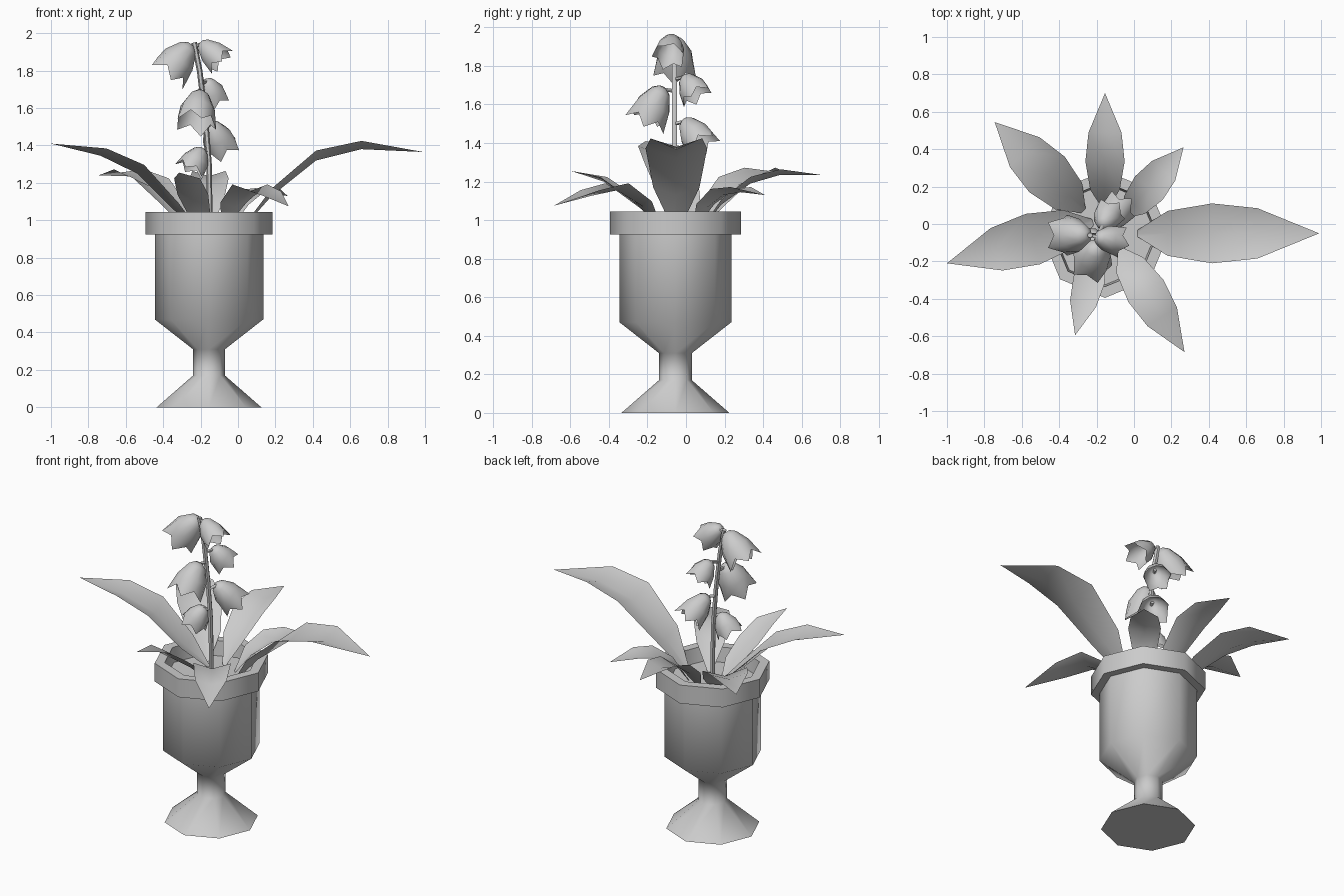
import bpy, bmesh, math
from mathutils import Vector

if "Cube" in bpy.data.objects:
    bpy.data.objects.remove(bpy.data.objects["Cube"])

grey = bpy.data.materials.new("plain grey")
grey.use_nodes = True
COLOUR = (0.6, 0.6, 0.6, 1)
grey.diffuse_color = COLOUR
grey.node_tree.nodes["Principled BSDF"].inputs["Base Color"].default_value = COLOUR
CENTRE = Vector((-0.155, -0.055, 0))


def loft(name, rows, closed=True, cap_start=False, cap_end=False, smooth=60):
    """Skin a list of equally long point rows."""
    bm = bmesh.new()
    rings = [[bm.verts.new(p) for p in row] for row in rows]
    n = len(rings[0])
    for a, b in zip(rings, rings[1:]):
        for i in range(n if closed else n - 1):
            j = (i + 1) % n
            bm.faces.new((a[i], a[j], b[j], b[i]))
    if cap_start:
        bm.faces.new(rings[0][::-1])
    if cap_end:
        bm.faces.new(rings[-1])
    bmesh.ops.remove_doubles(bm, verts=bm.verts, dist=0.0005)
    mesh = bpy.data.meshes.new(name)
    bm.to_mesh(mesh)
    bm.free()
    mesh.materials.append(grey)
    obj = bpy.data.objects.new(name, mesh)
    bpy.context.collection.objects.link(obj)
    bpy.ops.object.select_all(action="DESELECT")
    obj.select_set(True)
    bpy.context.view_layer.objects.active = obj
    bpy.ops.object.shade_smooth_by_angle(angle=math.radians(smooth))
    return obj


def ring(centre, axis, radius, sides):
    q = Vector((0, 0, 1)).rotation_difference(axis)
    turns = [i * math.tau / sides for i in range(sides)]
    return [centre + q @ Vector((radius * math.cos(a), radius * math.sin(a), 0)) for a in turns]


def tube(name, points, radius, sides=6):
    pts = [Vector(p) for p in points]
    rows = []
    for i, p in enumerate(pts):
        axis = pts[min(i + 1, len(pts) - 1)] - pts[max(i - 1, 0)]
        rows.append(ring(p, axis, radius, sides))
    return loft(name, rows, cap_start=True, cap_end=True)


# Eight-sided footed pot with an overhanging rim and soil inside
UP = Vector((0, 0, 1))
profile = [(0.28, 0), (0.085, 0.17), (0.085, 0.31), (0.29, 0.47), (0.29, 0.925),
           (0.34, 0.925), (0.34, 1.045), (0.28, 1.045), (0.27, 0.95)]
loft("pot", [ring(CENTRE + UP * z, UP, r, 8) for r, z in profile],
     cap_start=True, cap_end=True)

# Folded leaves: base, tip, half width, midrib heights
STATIONS = (0, 0.165, 0.41, 0.66, 1)
SPREAD = (0.12, 0.75, 1, 0.84, 0)
leaves = {
    "right": ((0.02, -0.05), (0.99, -0.05), 0.16, (0.95, 1.13, 1.32, 1.38, 1.365)),
    "left": ((-0.22, 0.01), (-1, -0.21), 0.14, (0.95, 1.06, 1.25, 1.345, 1.41)),
    "back_left": ((-0.27, 0.07), (-0.745, 0.545), 0.134, (0.95, 1.06, 1.18, 1.235, 1.24)),
    "back": ((-0.155, 0.08), (-0.155, 0.7), 0.105, (0.95, 1.08, 1.19, 1.235, 1.235)),
    "back_right": ((-0.05, 0.04), (0.265, 0.41), 0.097, (0.95, 1.06, 1.13, 1.145, 1.13)),
    "front_right": ((-0.08, -0.13), (0.27, -0.685), 0.111, (0.95, 1.07, 1.155, 1.125, 1.075)),
    "front_left": ((-0.19, -0.1), (-0.315, -0.595), 0.085, (0.93, 1.02, 1.11, 1.2, 1.255)),
}
for name, (base, tip, width, heights) in leaves.items():
    base, tip = Vector(base), Vector(tip)
    along = (tip - base).normalized()
    side = Vector((-along.y, along.x))
    rows = []
    for t, s, z in zip(STATIONS, SPREAD, heights):
        mid = base.lerp(tip, t)
        row = []
        for k in (-1, 0, 1):
            p = mid + side * (k * s * width)
            row.append((p.x, p.y, z + abs(k) * s * width * 0.33))
        rows.append(row)
    loft("leaf_" + name, rows, closed=False, smooth=40)

# Leaning flower stem
stem = [(-0.15, -0.06, 0.95), (-0.155, -0.06, 1.3), (-0.175, -0.06, 1.55),
        (-0.205, -0.06, 1.8), (-0.235, -0.06, 1.95)]
tube("flower_stem", stem, 0.015)


def stem_point(z):
    for a, b in zip(stem, stem[1:]):
        if z <= b[2]:
            break
    t = min(1, (z - a[2]) / (b[2] - a[2]))
    return Vector(a).lerp(Vector(b), t)


# Drooping bells with five pointed petals: crown, mouth centre, mouth radius
PETALS = 5
bells = [
    ((-0.25, -0.06, 1.94), (-0.38, -0.06, 1.78), 0.105),
    ((-0.2, -0.07, 1.95), (-0.085, -0.09, 1.845), 0.08),
    ((-0.17, -0.01, 1.75), (-0.13, 0.06, 1.64), 0.08),
    ((-0.2, -0.12, 1.69), (-0.23, -0.21, 1.51), 0.105),
    ((-0.15, -0.01, 1.52), (-0.08, 0.09, 1.38), 0.09),
    ((-0.19, -0.08, 1.385), (-0.255, -0.1, 1.265), 0.08),
]
for number, (crown, mouth, radius) in enumerate(bells, 1):
    crown, mouth = Vector(crown), Vector(mouth)
    axis = mouth - crown
    sides = PETALS * 2
    rows = [ring(crown + axis * t, axis, radius * r, sides)
            for t, r in ((0, 0.2), (0.12, 0.5), (0.5, 0.88))]
    tips = ring(crown + axis * 1.05, axis, radius * 1.1, sides)
    notches = ring(crown + axis * 0.8, axis, radius * 0.92, sides)
    rows.append([tips[i] if i % 2 else notches[i] for i in range(sides)])
    loft(f"bell_flower_{number}", rows, cap_start=True, smooth=50)
    start = stem_point(min(crown.z - 0.02, 1.94))
    tube(f"flower_stalk_{number}", [start, crown + axis * 0.06], 0.01)
